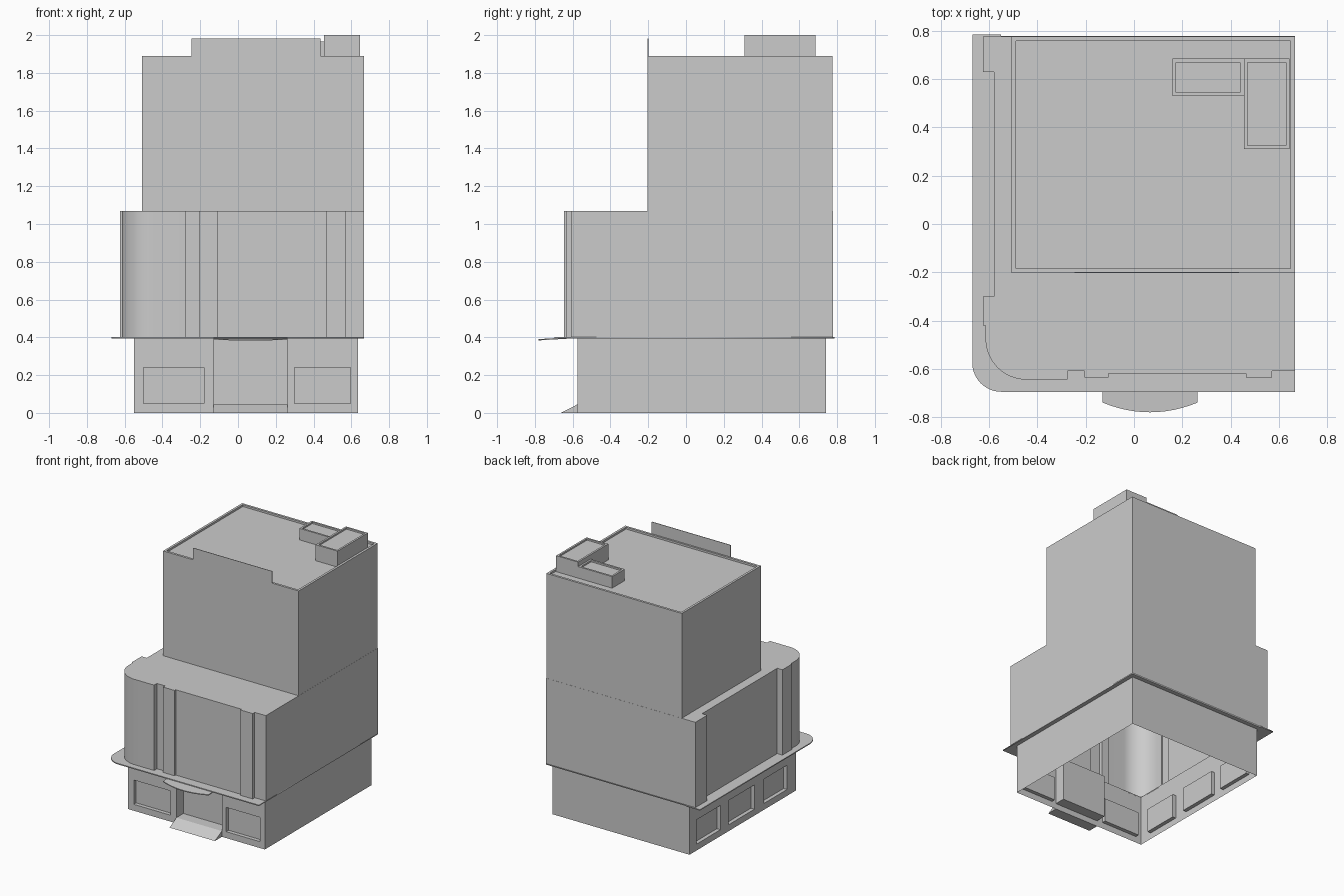
import bpy, bmesh, math
from mathutils import Vector

if "Cube" in bpy.data.objects:
    bpy.data.objects.remove(bpy.data.objects["Cube"])


def finish(name, bm, recalc=True):
    bmesh.ops.remove_doubles(bm, verts=bm.verts, dist=1e-5)
    if recalc:
        bmesh.ops.recalc_face_normals(bm, faces=bm.faces)
    me = bpy.data.meshes.new(name)
    bm.to_mesh(me)
    bm.free()
    ob = bpy.data.objects.new(name, me)
    bpy.context.collection.objects.link(ob)
    return ob


def quad(bm, *pts):
    return bm.faces.new([bm.verts.new(p) for p in pts])


def prism(name, pts, z0, z1, bottom=False):
    """Vertical walls and a flat top over a plan outline."""
    bm = bmesh.new()
    lo = [bm.verts.new((x, y, z0)) for x, y in pts]
    hi = [bm.verts.new((x, y, z1)) for x, y in pts]
    n = len(pts)
    for i in range(n):
        j = (i + 1) % n
        bm.faces.new((lo[i], lo[j], hi[j], hi[i]))
    bm.faces.new(hi)
    if bottom:
        bm.faces.new(lo[::-1])
    return finish(name, bm)


def rect(x0, x1, y0, y1):
    return [(x0, y0), (x1, y0), (x1, y1), (x0, y1)]


def arc(cx, cy, r, a0, a1, n):
    return [(cx + r * math.cos(math.radians(a0 + (a1 - a0) * i / n)),
             cy + r * math.sin(math.radians(a0 + (a1 - a0) * i / n))) for i in range(n + 1)]


def parapet_block(name, x0, x1, y0, y1, z0, z1, rim, drop):
    """Block whose roof is sunk behind a thin rim."""
    ob = prism(name, rect(x0, x1, y0, y1), z0, z1)
    bm = bmesh.new()
    bm.from_mesh(ob.data)
    top = max(bm.faces, key=lambda f: f.calc_center_median().z)
    bmesh.ops.inset_region(bm, faces=[top], thickness=rim, use_even_offset=True)
    ring = list(top.edges)
    ext = bmesh.ops.extrude_discrete_faces(bm, faces=[top])["faces"]
    bmesh.ops.translate(bm, verts=list(ext[0].verts), vec=(0, 0, -drop))
    bm.to_mesh(ob.data)
    bm.free()
    return ob


def wall(bm, start, end, height, recesses=()):
    """Wall seen from outside, left to right; recesses are (u0, u1, z0, z1, depth)."""
    s, e = Vector(start), Vector(end)
    d = (e - s).normalized()
    inward = Vector((-d.y, d.x))

    def P(u, z, depth=0):
        p = s + d * u + inward * depth
        return (p.x, p.y, z)

    def panel(u0, u1, z0, z1, k=0):
        quad(bm, P(u0, z0, k), P(u1, z0, k), P(u1, z1, k), P(u0, z1, k))

    u = 0
    for a, b, z0, z1, k in recesses:
        panel(u, a, 0, height)
        panel(a, b, 0, z0)
        panel(a, b, z1, height)
        panel(a, b, z0, z1, k)
        c = [(a, z0), (b, z0), (b, z1), (a, z1)]
        for (p, q), (r, t) in zip(c, c[1:] + c[:1]):
            quad(bm, P(p, q), P(r, t), P(r, t, k), P(p, q, k))
        u = b
    panel(u, (e - s).length, 0, height)


# ground floor: open-bottomed walls with recessed windows and entrance
BX0, BX1, BY0, BY1, BH = -0.55, 0.635, -0.575, 0.742, 0.40
bm = bmesh.new()
wall(bm, (BX0, BY0), (BX1, BY0), BH, [
    (-0.50 - BX0, -0.18 - BX0, 0.05, 0.24, 0.03),
    (-0.13 - BX0, 0.263 - BX0, 0.045, 0.385, 0.085),
    (0.30 - BX0, 0.595 - BX0, 0.05, 0.24, 0.03)])
wall(bm, (BX1, BY0), (BX1, BY1), BH)
wall(bm, (BX1, BY1), (BX0, BY1), BH)
wall(bm, (BX0, BY1), (BX0, BY0), BH, [
    (BY1 - a, BY1 - b, 0.05, 0.24, 0.03)
    for a, b in ((0.655, 0.36), (0.26, -0.06), (-0.18, -0.465))])
finish("ground_floor", bm)

# entrance ramp
bm = bmesh.new()
x0, x1, y0, y1 = -0.13, 0.263, -0.662, BY0
quad(bm, (x0, y0, 0), (x1, y0, 0), (x1, y1, 0.045), (x0, y1, 0.045))
for x in (x0, x1):
    bm.faces.new([bm.verts.new(p) for p in ((x, y0, 0), (x, y1, 0), (x, y1, 0.045))])
quad(bm, (x0, y0, 0), (x0, y1, 0), (x1, y1, 0), (x1, y0, 0))
finish("entrance_ramp", bm)

# canopy ring: flat curve with the ground floor cut out of its middle
outer = [(-0.67, 0.785)] + arc(-0.55, -0.575, 0.12, 180, 270, 12) + [
    (0.668, -0.695), (0.668, 0.778), (-0.55, 0.778), (-0.55, 0.785)]
cu = bpy.data.curves.new("canopy", "CURVE")
cu.dimensions = "2D"
cu.fill_mode = "BOTH"
cu.extrude = 0.004
for pts in (outer, rect(BX0, BX1, BY0, BY1)):
    sp = cu.splines.new("POLY")
    sp.points.add(len(pts) - 1)
    for p, (x, y) in zip(sp.points, pts):
        p.co = (x, y, 0, 1)
    sp.use_cyclic_u = True
canopy = bpy.data.objects.new("canopy", cu)
canopy.location.z = 0.398
bpy.context.collection.objects.link(canopy)
bpy.context.view_layer.objects.active = canopy
canopy.select_set(True)
bpy.ops.object.convert(target="MESH")

# bowed, slightly sloping canopy over the entrance
cx, half = 0.0665, 0.1965
bow = [(cx + half * t / 6, -0.78 + 0.04 * (t / 6) ** 2) for t in range(-6, 7)]
porch = prism("entrance_canopy", bow + [(cx + half, BY0), (cx - half, BY0)], 0.396, 0.403, True)
for v in porch.data.vertices:
    v.co.z += (v.co.y - BY0) * 0.06

# middle storeys: stepped pilasters and a rounded front-left corner
plan = [(0.668, 0.777), (-0.625, 0.777), (-0.625, 0.63), (-0.58, 0.63), (-0.58, -0.30),
        (-0.625, -0.30), (-0.625, -0.42), (-0.615, -0.42)]
plan += arc(-0.445, -0.475, 0.17, 180, 270, 16)
plan += [(-0.275, -0.645), (-0.275, -0.61), (-0.205, -0.61), (-0.205, -0.635),
         (-0.105, -0.635), (-0.105, -0.62), (0.465, -0.62), (0.465, -0.635),
         (0.572, -0.635), (0.572, -0.61), (0.668, -0.61)]
middle = prism("middle_storeys", plan, 0.40, 1.07)

# upper tower and its rooftop parts
parapet_block("upper_tower", -0.507, 0.667, -0.203, 0.776, 1.07, 1.89, 0.018, 0.015)
parapet_block("large_roof_unit", 0.455, 0.645, 0.31, 0.685, 1.87, 2.0, 0.015, 0.012)
parapet_block("small_roof_unit", 0.16, 0.455, 0.53, 0.685, 1.87, 1.965, 0.015, 0.012)
prism("front_roof_panel", rect(-0.247, 0.436, -0.203, -0.199), 1.87, 1.983)

# smooth only the rounded corner
bpy.ops.object.select_all(action="DESELECT")
middle.select_set(True)
bpy.context.view_layer.objects.active = middle
bpy.ops.object.shade_smooth_by_angle(angle=math.radians(30))
